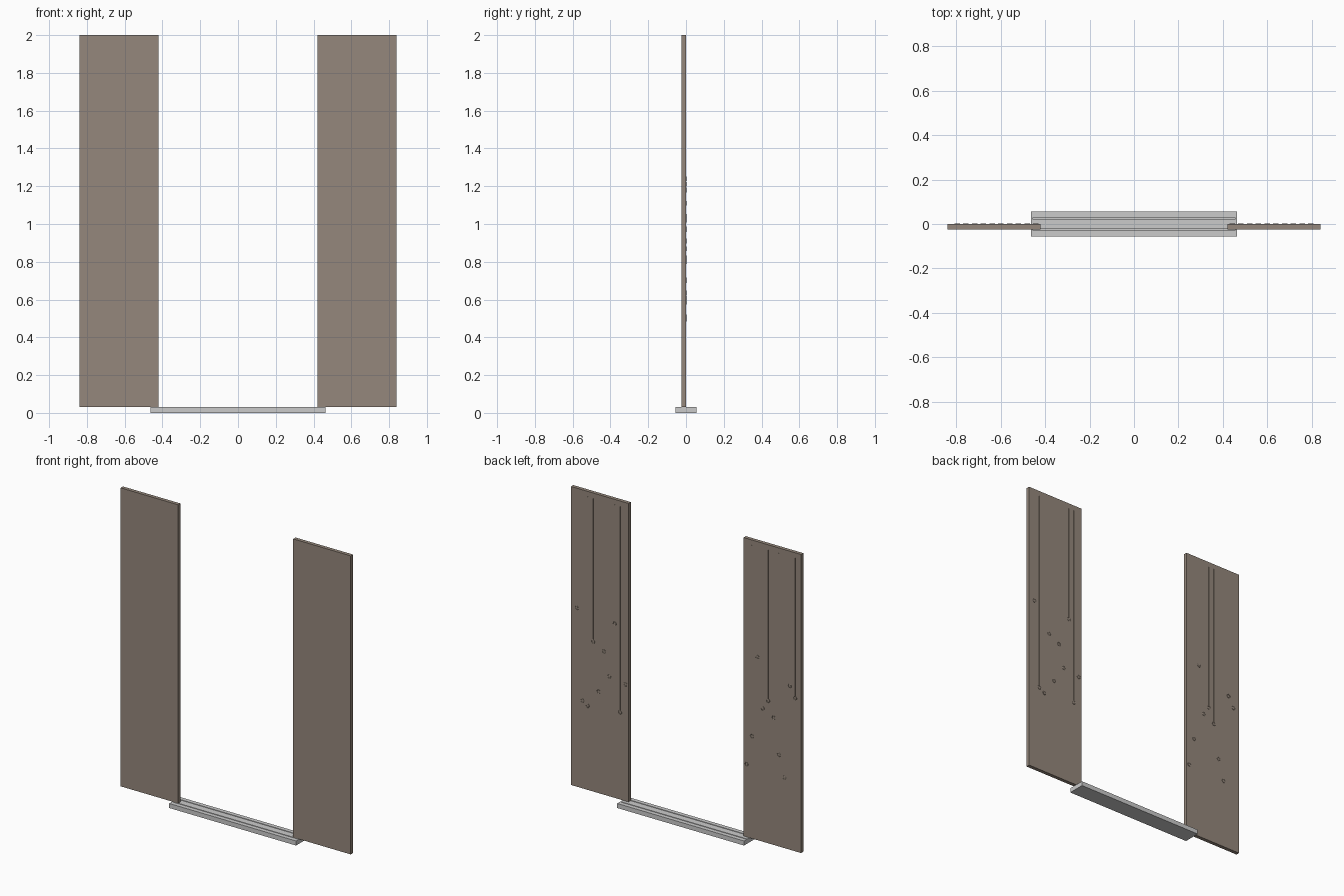
import bpy, math

if "Cube" in bpy.data.objects:
    bpy.data.objects.remove(bpy.data.objects["Cube"])


def material(name, col):
    m = bpy.data.materials.new(name)
    m.diffuse_color = (*col, 1)
    m.use_nodes = True
    m.node_tree.nodes["Principled BSDF"].inputs["Base Color"].default_value = m.diffuse_color
    return m


def box(name, x, y, z, mat=None):
    """Box from (min, max) ranges on each axis."""
    bpy.ops.mesh.primitive_cube_add(size=1, location=[(a + b) / 2 for a, b in (x, y, z)])
    o = bpy.context.object
    o.name = name
    o.scale = [b - a for a, b in (x, y, z)]
    bpy.ops.object.transform_apply(location=False, rotation=False, scale=True)
    if mat:
        o.data.materials.append(mat)
    return o


def join(parts, name):
    bpy.ops.object.select_all(action='DESELECT')
    for p in parts:
        p.select_set(True)
    bpy.context.view_layer.objects.active = parts[0]
    bpy.ops.object.join()
    parts[0].name = name


brown = material("panel_brown", (0.30, 0.245, 0.20))

# Floor rail with two long narrow slots for the sliding panels
rail = box("floor_rail", (-0.463, 0.463), (-0.056, 0.056), (0, 0.03))
for y in (-0.025, 0.025):
    cutter = box("slot_cutter", (-0.456, 0.456), (y - 0.003, y + 0.003), (0.01, 0.05))
    cutter.hide_render = True
    cutter.hide_set(True)
    mod = rail.modifiers.new("slot", 'BOOLEAN')
    mod.object = cutter
    mod.solver = 'EXACT'
    bpy.context.view_layer.objects.active = rail
    bpy.ops.object.modifier_apply(modifier=mod.name)
    bpy.data.objects.remove(cutter)

# Ring heights on the back of each panel, from the inner edge outwards
heights = {
    -1: (0.51, 0.705, 1.24, 0.91, 0.97, 0.87, 0.635, 0.495, 1.11, 1.04),
    1: (0.80, 0.605, 1.18, 0.82, 0.975, 0.70, 1.02, 0.585, 0.61, 1.21),
}
R = 0.011

for side, label in ((-1, "left"), (1, "right")):
    # Tall door panel
    box(label + "_panel", sorted((side * 0.42, side * 0.84)), (-0.024, 0), (0.03, 2), brown)

    # Fine vertical lines, each ending in a small ring
    strips, rings = [], []
    for i, z in enumerate(heights[side]):
        x = side * (0.442 + i * 0.0394)
        strips.append(box("line", (x - 0.0015, x + 0.0015), (-0.001, 0.001),
                          (z + R, 1.965), brown))
        bpy.ops.mesh.primitive_torus_add(major_radius=R, minor_radius=0.0018,
                                         major_segments=24, minor_segments=8,
                                         location=(x, 0, z), rotation=(math.pi / 2, 0, 0))
        ring = bpy.context.object
        ring.data.materials.append(brown)
        bpy.ops.object.shade_smooth()
        rings.append(ring)
    join(strips, label + "_back_lines")
    join(rings, label + "_back_rings")
